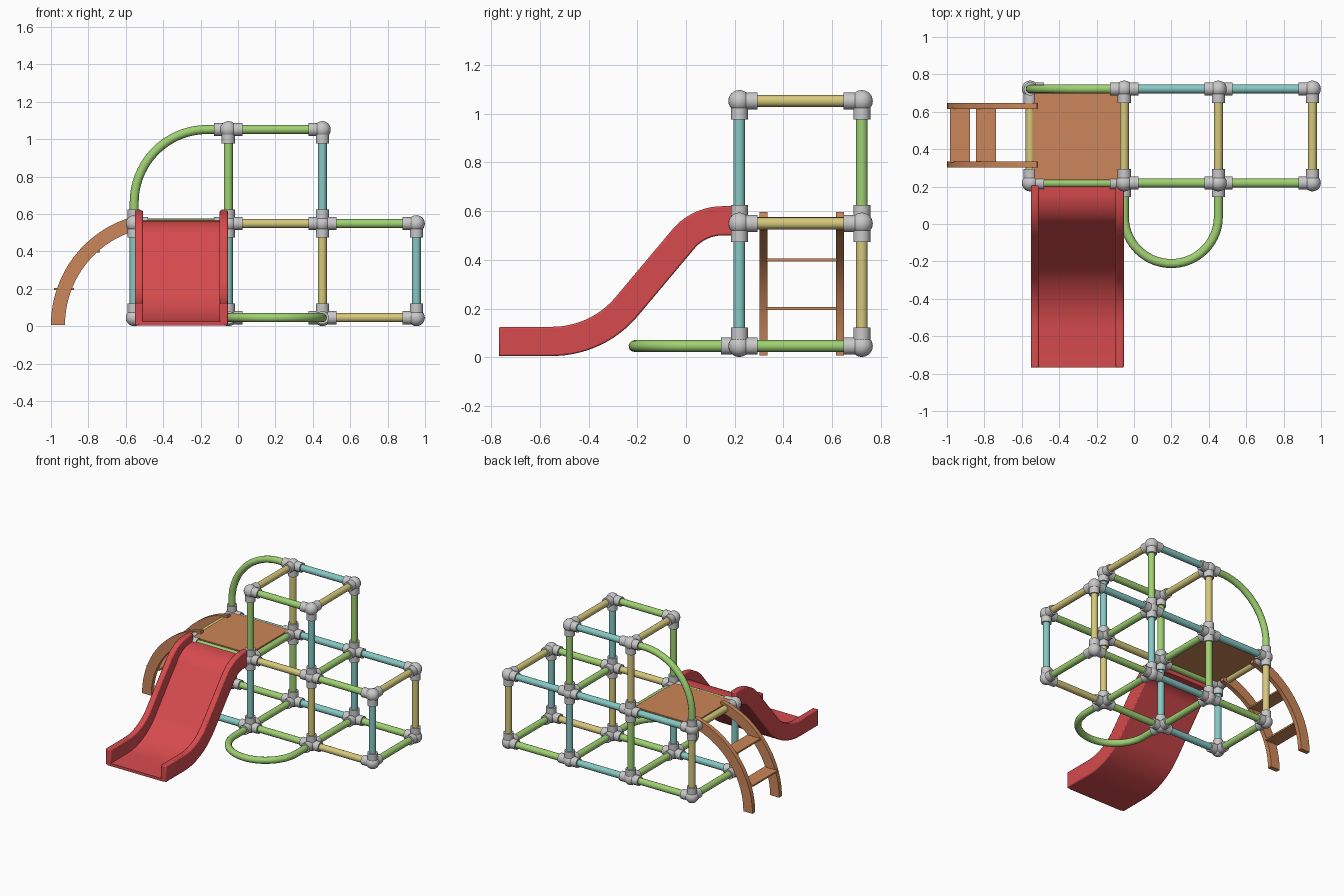
import bpy, bmesh, math
from mathutils import Vector, Matrix

if "Cube" in bpy.data.objects:
    bpy.data.objects.remove(bpy.data.objects["Cube"], do_unlink=True)


def material(name, r, g, b):
    m = bpy.data.materials.new(name)
    m.use_nodes = True
    m.diffuse_color = (r, g, b, 1)
    m.node_tree.nodes["Principled BSDF"].inputs["Base Color"].default_value = (r, g, b, 1)
    return m


PAINT = {
    "g": material("leaf_green", 0.35, 0.64, 0.17),
    "t": material("pale_teal", 0.24, 0.58, 0.55),
    "y": material("sand_yellow", 0.67, 0.58, 0.20),
}
GREY = material("joint_grey", 0.58, 0.58, 0.58)
RED = material("slide_red", 0.68, 0.07, 0.075)
ORANGE = material("deck_orange", 0.60, 0.24, 0.10)


def finish(name, bm, mat, smooth=True):
    bmesh.ops.recalc_face_normals(bm, faces=bm.faces)
    mesh = bpy.data.meshes.new(name)
    bm.to_mesh(mesh)
    bm.free()
    mesh.materials.append(mat)
    ob = bpy.data.objects.new(name, mesh)
    bpy.context.collection.objects.link(ob)
    if smooth:
        bpy.ops.object.select_all(action="DESELECT")
        ob.select_set(True)
        bpy.context.view_layer.objects.active = ob
        bpy.ops.object.shade_smooth_by_angle(angle=math.radians(40))
    return ob


def add_rod(bm, a, b, radius, sides=20):
    d = b - a
    mat = Matrix.Translation((a + b) / 2) @ d.to_track_quat("Z", "Y").to_matrix().to_4x4()
    bmesh.ops.create_cone(bm, cap_ends=True, segments=sides, radius1=radius,
                          radius2=radius, depth=d.length, matrix=mat)


def box(name, lo, hi, mat):
    bm = bmesh.new()
    lo, hi = Vector(lo), Vector(hi)
    bmesh.ops.create_cube(bm, size=1, matrix=Matrix.Translation((lo + hi) / 2)
                          @ Matrix.Diagonal((*(hi - lo), 1)))
    return finish(name, bm, mat, False)


# Frame lattice
STEP, PIPE, BALL, SLEEVE = 0.503, 0.024, 0.045, 0.035
REACH = 0.075
ORIGIN = Vector((-0.555, 0.219, 0.046))
joints = {}


def node(i, j, k):
    return ORIGIN + STEP * Vector((i, j, k))


def mark(key, d):
    joints.setdefault(key, []).append(Vector(d))


def bar(name, key, axis, colour):
    end = list(key)
    end[axis] += 1
    end = tuple(end)
    d = Vector(end) - Vector(key)
    mark(key, d)
    mark(end, -d)
    bm = bmesh.new()
    add_rod(bm, node(*key), node(*end), PIPE)
    finish(name, bm, PAINT[colour])


# Bars along the length: (row, level) -> colours from the right end
for (j, k, first), colours in {(0, 0, 0): "tgy", (0, 1, 0): "gyg", (0, 2, 1): "g",
                               (1, 0, 0): "gtg", (1, 1, 0): "ttt", (1, 2, 1): "t"}.items():
    for n, c in enumerate(colours):
        bar("long_bar", (first + n, j, k), 0, c)

# Bars across the depth, by level
for k, first, colours in ((0, 0, "gggg"), (1, 0, "yggy"), (2, 1, "yy")):
    for n, c in enumerate(colours):
        bar("cross_bar", (first + n, 0, k), 1, c)

# Upright posts: (row, level)
for (j, k, first), colours in {(0, 0, 0): "ttyt", (0, 1, 1): "gt",
                               (1, 0, 0): "ygty", (1, 1, 1): "yg"}.items():
    for n, c in enumerate(colours):
        bar("post", (first + n, j, k), 2, c)


# Bent pipes
def bent_pipe(name, points, colour):
    cu = bpy.data.curves.new(name, "CURVE")
    cu.dimensions = "3D"
    cu.bevel_depth = PIPE
    cu.bevel_resolution = 4
    cu.use_fill_caps = True
    sp = cu.splines.new("POLY")
    sp.points.add(len(points) - 1)
    for p, co in zip(sp.points, points):
        p.co = (*co, 1)
    sp.use_smooth = True
    cu.materials.append(PAINT[colour])
    ob = bpy.data.objects.new(name, cu)
    bpy.context.collection.objects.link(ob)


def arc(centre, u, v, r, a0, a1, n=24):
    u, v = Vector(u), Vector(v)
    angles = [math.radians(a0 + (a1 - a0) * t / n) for t in range(n + 1)]
    return [Vector(centre) + r * (u * math.cos(a) + v * math.sin(a)) for a in angles]


start, end = node(0, 1, 1), node(1, 1, 2)
R = 0.39
bent_pipe("arch_rail", [start] + arc((start.x + R, start.y, end.z - R), (1, 0, 0), (0, 0, 1),
                                     R, 180, 90) + [end], "g")
mark((0, 1, 1), (0, 0, 1))
mark((1, 1, 2), (-1, 0, 0))

start, end = node(1, 0, 0), node(2, 0, 0)
bent_pipe("ground_loop", [start] + arc(((start.x + end.x) / 2, 0.04, start.z), (1, 0, 0), (0, 1, 0),
                                       STEP / 2, 180, 360, 36) + [end], "g")
mark((1, 0, 0), (0, -1, 0))
mark((2, 0, 0), (0, -1, 0))

# Ball joints with a sleeve on every pipe
for key, dirs in joints.items():
    bm = bmesh.new()
    p = node(*key)
    bmesh.ops.create_uvsphere(bm, u_segments=20, v_segments=12, radius=BALL,
                              matrix=Matrix.Translation(p))
    for d in dirs:
        add_rod(bm, p, p + d * REACH, SLEEVE)
    finish("joint", bm, GREY)

# Deck
box("deck", (-0.54, 0.235, 0.55), (-0.068, 0.705, 0.576), ORANGE)


# Solid between two matching edge lines, extruded by a vector
def ribbon(name, lower, upper, thick, mat):
    bm = bmesh.new()
    rings = []
    for a, b in zip(lower, upper):
        rings.append([bm.verts.new(q) for q in (a, b, b + thick, a + thick)])
    for r0, r1 in zip(rings, rings[1:]):
        for n in range(4):
            m = (n + 1) % 4
            bm.faces.new((r0[n], r0[m], r1[m], r1[n]))
    bm.faces.new(rings[0])
    bm.faces.new(rings[-1])
    return finish(name, bm, mat)


# Curved ladder
for y in (0.302, 0.616):
    edges = [arc((-0.4, y, 0.008), (1, 0, 0), (0, 0, 1), r, 180, 101.5) for r in (0.525, 0.6)]
    ribbon("ladder_side", *edges, Vector((0, 0.032, 0)), ORANGE)
for x, z in ((-0.985, 0.2), (-0.845, 0.4)):
    box("ladder_step", (x, 0.33, z - 0.006), (x + 0.107, 0.62, z + 0.006), ORANGE)

# Slide centre line: run-out, lower bend, straight slope, upper bend, lip
TILT = 50
Y, Z = (0, 1, 0), (0, 0, 1)
low = arc((0, -0.55, 0.465), Y, Z, 0.4, -90, TILT - 90, 16)
high = arc((0, 0.15, 0.35), Y, Z, 0.21, 90 + TILT, 90, 16)
path = [Vector((0, -0.768, 0.065))] + low + high + [Vector((0, 0.205, 0.56))]


def offset(line, amount):
    out = []
    for n, p in enumerate(line):
        t = (line[min(n + 1, len(line) - 1)] - line[max(n - 1, 0)]).normalized()
        out.append(p + Vector((0, -t.z, t.y)) * amount(n / (len(line) - 1)))
    return out


under = offset(path, lambda t: -0.06)
rim = offset(path, lambda t: 0.06)
floor = offset(path, lambda t: -0.04 + 0.045 * t)
for x in (-0.552, -0.098):
    wall = ribbon("slide_wall", [p + Vector((x, 0, 0)) for p in under],
                  [p + Vector((x, 0, 0)) for p in rim], Vector((0.044, 0, 0)), RED)
    bevel = wall.modifiers.new("soft_edges", "BEVEL")
    bevel.width = 0.007
    bevel.segments = 2
    bevel.limit_method = "ANGLE"
ribbon("slide_bed", [p + Vector((-0.53, 0, 0)) for p in under],
       [p + Vector((-0.53, 0, 0)) for p in floor], Vector((0.454, 0, 0)), RED)
